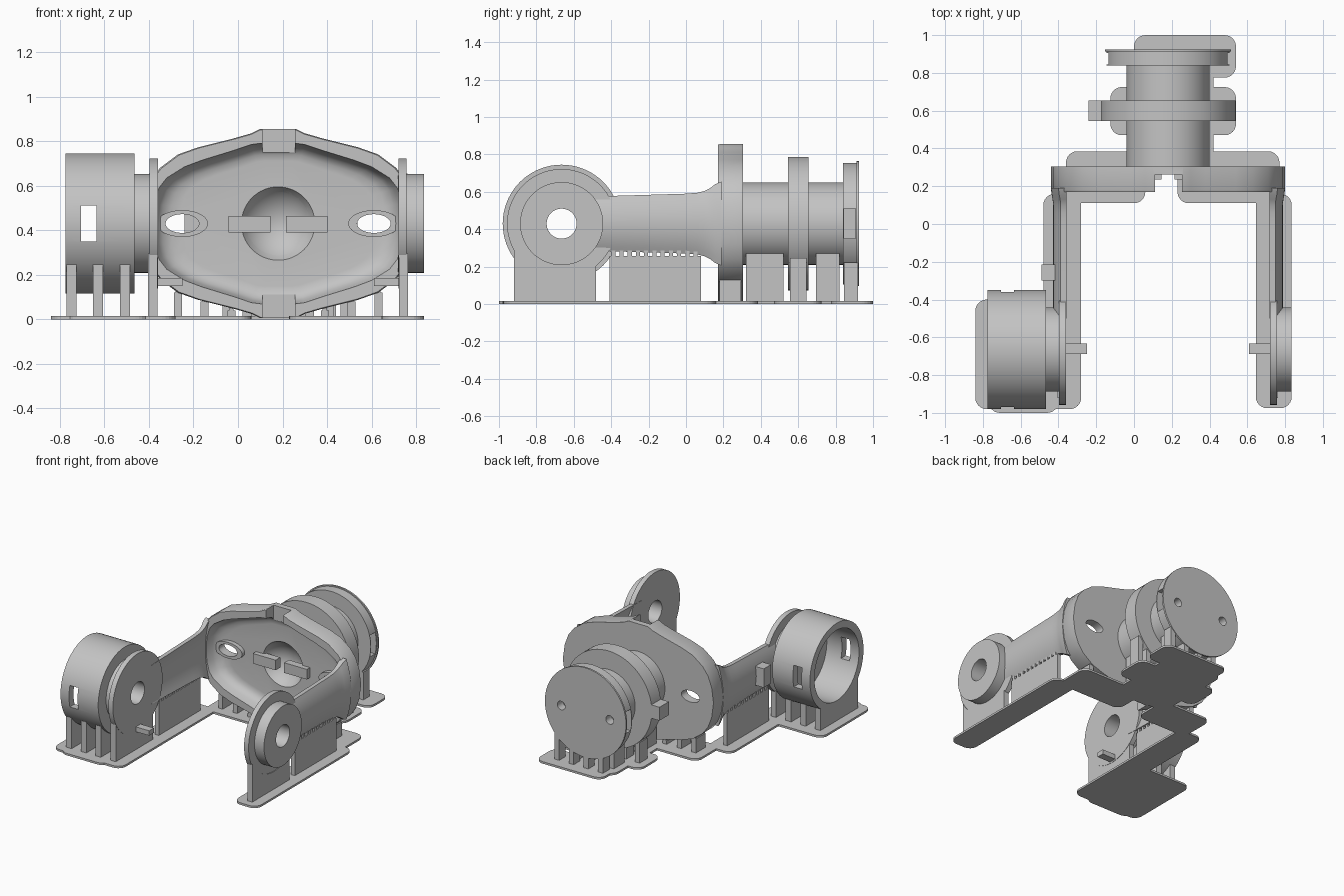
import bpy, bmesh, math

if "Cube" in bpy.data.objects:
    bpy.data.objects.remove(bpy.data.objects["Cube"])

CX, CZ = 0.18, 0.43        # yoke centre line
EY = -0.665                # ear axis position in y
grey = bpy.data.materials.new("plain_grey")
grey.diffuse_color = (0.55, 0.55, 0.55, 1)
grey.use_nodes = True
grey.node_tree.nodes["Principled BSDF"].inputs["Base Color"].default_value = grey.diffuse_color


def loft(name, rings, smooth=True):
    """Skin equal-length rings of 3D points and cap both ends."""
    bm = bmesh.new()
    vs = [[bm.verts.new(p) for p in r] for r in rings]
    n = len(rings[0])
    for a, b in zip(vs, vs[1:]):
        for i in range(n):
            bm.faces.new((a[i], a[(i + 1) % n], b[(i + 1) % n], b[i]))
    bm.faces.new(vs[0][::-1])
    bm.faces.new(vs[-1])
    bmesh.ops.recalc_face_normals(bm, faces=bm.faces)
    me = bpy.data.meshes.new(name)
    bm.to_mesh(me)
    bm.free()
    me.materials.append(grey)
    ob = bpy.data.objects.new(name, me)
    bpy.context.collection.objects.link(ob)
    if smooth:
        shade(ob)
    return ob


def shade(ob):
    bpy.ops.object.select_all(action='DESELECT')
    ob.select_set(True)
    bpy.context.view_layer.objects.active = ob
    bpy.ops.object.shade_smooth_by_angle(angle=math.radians(32))


def prism(name, pts, axis, a, b, smooth=True):
    put = {'x': lambda p, t: (t, p[0], p[1]),
           'y': lambda p, t: (p[0], t, p[1]),
           'z': lambda p, t: (p[0], p[1], t)}[axis]
    return loft(name, [[put(p, t) for p in pts] for t in (a, b)], smooth)


def ellipse(u, v, ru, rv, n=64):
    return [(u + ru * math.cos(2 * math.pi * i / n), v + rv * math.sin(2 * math.pi * i / n))
            for i in range(n)]


def cyl(name, axis, u, v, r, a, b):
    return prism(name, ellipse(u, v, r, r, 72), axis, a, b)


def box(name, x0, x1, y0, y1, z0, z1):
    return prism(name, [(x0, y0), (x1, y0), (x1, y1), (x0, y1)], 'z', z0, z1, False)


def cut(obs, cutter):
    for ob in obs:
        m = ob.modifiers.new("cut", 'BOOLEAN')
        m.operation, m.solver, m.object = 'DIFFERENCE', 'EXACT', cutter
        bpy.context.view_layer.objects.active = ob
        bpy.ops.object.modifier_apply(modifier=m.name)
        shade(ob)
    bpy.data.objects.remove(cutter)


def raft(name, x0, x1, y0, y1, r=0.06):
    pts = []
    for k, (x, y) in enumerate([(x1 - r, y1 - r), (x0 + r, y1 - r), (x0 + r, y0 + r), (x1 - r, y0 + r)]):
        for i in range(7):
            a = math.pi / 2 * (k + i / 6)
            pts.append((x + r * math.cos(a), y + r * math.sin(a)))
    prism(name, pts, 'z', 0, 0.015, False)


def outline(q, y):
    """Mirror a quarter outline into a full ring at depth y."""
    right = q + [(x, -z) for x, z in q[-2::-1]]
    full = right + [(-x, z) for x, z in right[::-1]]
    return [(CX + x, y, CZ + z) for x, z in full]


# Back plate with a dished front
outer = [(0.08, 0.425), (0.12, 0.405), (0.2, 0.382), (0.36, 0.342), (0.45, 0.31), (0.53, 0.25),
         (0.575, 0.19), (0.605, 0.11), (0.62, 0)]
inner = [(0.08, 0.36), (0.12, 0.355), (0.2, 0.328), (0.34, 0.285), (0.42, 0.255), (0.5, 0.205),
         (0.535, 0.16), (0.555, 0.09), (0.56, 0)]
shrink = lambda k: [(x * k, z * k) for x, z in inner]
plate = loft("back_plate", [outline(outer, 0.305), outline(outer, 0.18),
                            outline([(x * 0.99, z * 0.99) for x, z in outer], 0.17),
                            outline(inner, 0.17), outline(shrink(0.97), 0.22),
                            outline(shrink(0.93), 0.25), outline(shrink(0.86), 0.268),
                            outline(shrink(0.78), 0.272)])
cut([plate], box("notch", 0.11, 0.255, 0.1, 0.262, -0.1, 1.0))

# Rear spindle, middle ring and end disc
spindle = cyl("spindle", 'y', CX, CZ, 0.22, 0.295, 0.86)
ring = cyl("middle_ring", 'y', CX, CZ, 0.357, 0.545, 0.655)
box("ring_tab", -0.24, -0.16, 0.545, 0.655, 0.38, 0.48)
disc = cyl("end_disc", 'y', CX, CZ, 0.325, 0.84, 0.912)
lip = cyl("end_disc_lip", 'y', CX, CZ, 0.334, 0.912, 0.925)
for s in (-1, 1):
    cut([disc, lip], cyl("pin_hole", 'y', CX + s * 0.2, CZ, 0.032, 0.86, 1.0))
    a, b = sorted((CX + s * 0.27, CX + s * 0.4))
    cut([disc], box("side_slot", a, b, 0.845, 0.905, 0.35, 0.51))

# Round hollow in the middle of the dish
R, cy = 0.186, 0.186
hollow = loft("hollow", [[(CX + R * math.sin(t) * math.cos(p), cy - R * math.cos(t), CZ + R * math.sin(t) * math.sin(p))
                          for p in [2 * math.pi * i / 64 for i in range(64)]]
                         for t in [math.pi * (j + 0.5) / 24 for j in range(24)]])
cut([plate, spindle], hollow)

for s in (-1, 1):
    side = "left" if s < 0 else "right"
    # Oval slots with raised rims
    boss = prism(side + "_slot_rim", ellipse(CX + s * 0.43, CZ, 0.115, 0.06), 'y', 0.24, 0.28)
    cut([plate, boss], prism("slot", ellipse(CX + s * 0.43, CZ, 0.075, 0.042), 'y', 0.1, 0.5))
    # Cross bars over the hollow
    a, b = sorted((CX + s * 0.035, CX + s * 0.222))
    box(side + "_cross_bar", a, b, 0.235, 0.29, 0.39, 0.465)
    # Arm: curved shell that flares into the plate
    rings = []
    for y, h, g in [(-0.5, 0.145, 0), (-0.4, 0.148, 0), (0.0, 0.16, 0), (0.06, 0.165, 0),
                    (0.1, 0.175, 0.0), (0.13, 0.19, 0.003), (0.155, 0.21, 0.008), (0.19, 0.225, 0.012)]:
        ts = [-1 + i / 6 for i in range(13)]
        sec = [(0.568 + g + 0.04 * (1 - t * t), t * h) for t in ts]
        sec += [(0.538 + 0.03 * (1 - t * t), t * h) for t in ts[::-1]]
        rings.append([(CX + s * x, y, CZ + z) for x, z in sec])
    loft(side + "_arm", rings)
    # Ear flange and hub with a bore
    X = lambda d: CX + s * d
    ear = cyl(side + "_ear", 'x', EY, CZ, 0.292, X(0.54), X(0.577))
    hub = cyl(side + "_hub", 'x', EY, CZ, 0.222, X(0.57), X(0.655))
    bored = [ear, hub]
    if s < 0:
        # Open drum with windows
        drum = cyl("drum", 'x', EY, CZ, 0.315, -0.775, -0.465)
        cut([drum], cyl("drum_hollow", 'x', EY, CZ, 0.262, -0.9, -0.51))
        cut([drum], box("window", -0.705, -0.635, -1.2, 0, 0.35, 0.51))
        bored.append(drum)
    cut(bored, cyl("bore", 'x', EY, CZ, 0.08, -1.0, 1.0))
    # Stop pin on the inner ear face
    a, b = sorted((X(0.43), X(0.55)))
    box(side + "_stop_pin", a, b, -0.687, -0.632, 0.15, 0.186)
    # Wall and teeth under the arm
    a, b = sorted((X(0.545), X(0.575)))
    box(side + "_arm_support", a, b, -0.41, 0.08, 0, 0.258)
    for i in range(11):
        y = -0.4 + i * 0.044
        box(side + "_arm_tooth", a, b, y, y + 0.022, 0.25, 0.285)
    # Short posts under the plate
    for d, h in [(0.45, 0.15), (0.33, 0.11), (0.21, 0.07)]:
        x = X(d)
        box(side + "_plate_post", x - 0.018, x + 0.018, 0.18, 0.295, 0, h - 0.03)
        box(side + "_plate_post_tip", x - 0.01, x + 0.01, 0.18, 0.295, 0, h)
box("arm_block", -0.49, -0.4, -0.3, -0.215, 0.36, 0.5)


# Walls under drum and ears, following the round underside
def saddle(name, x0, x1, r):
    ys = [-0.48 - 0.44 * i / 16 for i in range(17)]
    top = [(y, CZ - math.sqrt(r * r - (y - EY) ** 2) + 0.008) for y in ys]
    prism(name, [(-0.92, 0), (-0.48, 0)] + top, 'x', x0, x1, False)


for x in (-0.77, -0.65, -0.53):
    saddle("drum_support", x, x + 0.045, 0.315)
saddle("left_ear_support", -0.405, -0.362, 0.292)
saddle("right_ear_support", 0.722, 0.762, 0.292)

# Walls under the spindle, ring and end disc
for y0, y1, r, ds in [(0.32, 0.52, 0.22, (-0.14, -0.05, 0.05, 0.14)),
                      (0.555, 0.645, 0.357, (-0.23, -0.12, 0, 0.12, 0.23, 0.3)),
                      (0.695, 0.82, 0.22, (-0.14, -0.05, 0.05, 0.14)),
                      (0.845, 0.92, 0.325, (-0.12, 0, 0.12, 0.24))]:
    for d in ds:
        x, h = CX + d, CZ - math.sqrt(r * r - d * d) + 0.01
        box("rear_support", x - 0.02, x + 0.02, y0, y1, 0, h)

# Thin rafts
raft("drum_raft", -0.84, -0.28, -0.98, -0.4)
raft("drum_raft_edge", -0.77, -0.4, -1.0, -0.8)
raft("left_arm_raft", -0.48, -0.28, -0.6, 0.16)
raft("left_plate_raft", -0.36, 0.06, 0.11, 0.385)
raft("right_arm_raft", 0.645, 0.835, -0.975, 0.16)
raft("right_plate_raft", 0.23, 0.77, 0.11, 0.385)
raft("spindle_raft", -0.03, 0.42, 0.28, 0.9)
raft("ring_raft", -0.125, 0.54, 0.47, 0.725)
raft("end_raft", 0.0, 0.54, 0.775, 1.0)
